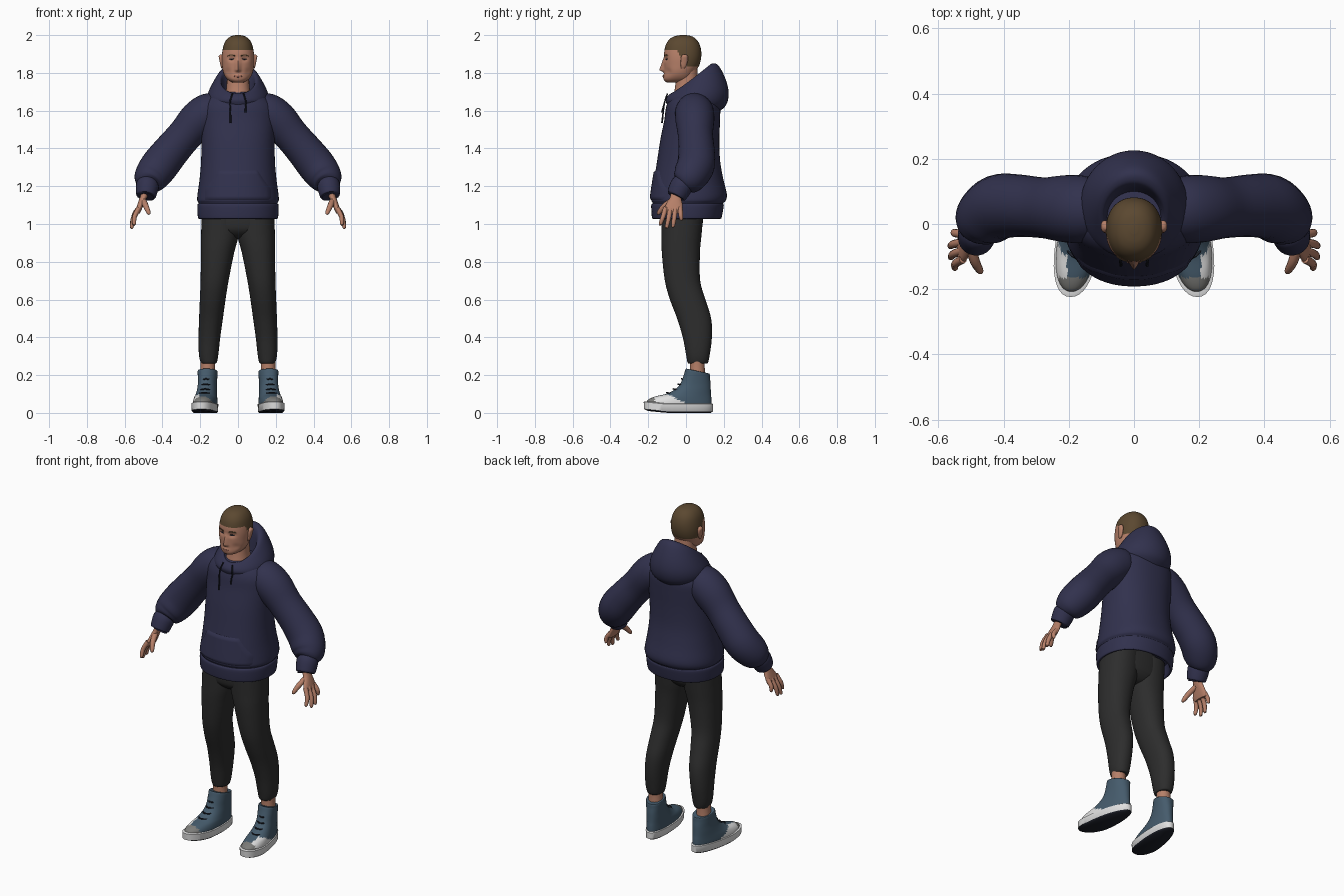
import bpy, bmesh, math
from math import sin, cos, pi, exp
from mathutils import Vector
from mathutils.bvhtree import BVHTree

if "Cube" in bpy.data.objects:
    bpy.data.objects.remove(bpy.data.objects["Cube"])


def mat(name, r, g, b):
    m = bpy.data.materials.new(name)
    m.diffuse_color = (r, g, b, 1)
    m.use_nodes = True
    m.node_tree.nodes["Principled BSDF"].inputs["Base Color"].default_value = m.diffuse_color
    return m


NAVY = mat("navy_fabric", .031, .031, .075)
CHAR = mat("charcoal_fabric", .026, .026, .026)
SKIN = mat("skin", .47, .215, .14)
HAIR = mat("brown_hair", .105, .065, .03)
BLUE = mat("shoe_blue", .06, .105, .15)
WHITE = mat("shoe_white", .75, .75, .75)
GREY = mat("toe_grey", .2, .2, .19)
DARK = mat("dark_trim", .012, .014, .022)
LIP = mat("lip", .3, .12, .085)


def smooth(rows, k):
    """Catmull-Rom interpolation of equal-length tuples."""
    if k < 2:
        return rows
    out = []
    for i in range(len(rows) - 1):
        p0, p1, p2, p3 = (rows[max(0, min(len(rows) - 1, i + d))] for d in (-1, 0, 1, 2))
        for j in range(k):
            t = j / k
            out.append(tuple(.5 * (2*b + (c-a)*t + (2*a-5*b+4*c-d)*t*t + (3*b-a-3*c+d)*t**3)
                             for a, b, c, d in zip(p0, p1, p2, p3)))
    return out + [rows[-1]]


def skin_rings(name, rings, mats, tweak=None, rule=None, caps=True):
    """Join rings of points into a mesh; rule(centre, normal) picks the material."""
    bm = bmesh.new()
    vr = [[bm.verts.new(tweak(p) if tweak else p) for p in r] for r in rings]
    n = len(vr[0])
    for a, b in zip(vr, vr[1:]):
        for i in range(n):
            bm.faces.new((a[i], a[(i+1) % n], b[(i+1) % n], b[i]))
    if caps:
        bm.faces.new(vr[0])
        bm.faces.new(vr[-1])
    bmesh.ops.recalc_face_normals(bm, faces=bm.faces)
    bm.normal_update()
    if rule:
        for f in bm.faces:
            f.material_index = rule(f.calc_center_median(), f.normal)
    return finish(name, bm, mats)


def finish(name, bm, mats):
    me = bpy.data.meshes.new(name)
    bm.to_mesh(me)
    bm.free()
    ob = bpy.data.objects.new(name, me)
    bpy.context.collection.objects.link(ob)
    for m in mats:
        me.materials.append(m)
    return ob


def loft(name, rows, mats, k=4, n=40, p=2.2, **kw):
    """Rows (y front, z front, y back, z back, x min, x max) -> stacked tilted rings."""
    rings = []
    for yf, zf, yb, zb, xa, xb in smooth(rows, k):
        ring = []
        for i in range(n):
            a = 2 * pi * i / n
            c, s = (math.copysign(abs(t) ** (2 / p), t) for t in (cos(a), sin(a)))
            ring.append(Vector(((xa+xb)/2 + c*(xb-xa)/2, (yf+yb)/2 + s*(yb-yf)/2,
                                (zf+zb)/2 + s*(zb-zf)/2)))
        rings.append(ring)
    return skin_rings(name, rings, mats, **kw)


def flat(z, yf, yb, xa, xb=None):
    return (yf, z, yb, z, -xa, xa) if xb is None else (yf, z, yb, z, xa, xb)


def sweep(name, pts, mats, k=4, n=24, **kw):
    """Round tube through points (x, y, z, radius)."""
    pts = smooth(pts, k)
    rings = []
    for i, q in enumerate(pts):
        t = Vector(pts[min(i+1, len(pts)-1)][:3]) - Vector(pts[max(i-1, 0)][:3])
        rot = t.to_track_quat('Z', 'Y')
        rings.append([Vector(q[:3]) + rot @ Vector((q[3]*cos(2*pi*j/n), q[3]*sin(2*pi*j/n), 0))
                      for j in range(n)])
    return skin_rings(name, rings, mats, **kw)


def patch(name, base, shape, off, mats, nu=16, nv=8):
    """Thin plate laid on the front of base; shape(u, v) -> (x, z)."""
    me = base.data
    tree = BVHTree.FromPolygons([v.co for v in me.vertices], [q.vertices for q in me.polygons])
    bm = bmesh.new()
    g = []
    for j in range(nv + 1):
        row = []
        for i in range(nu + 1):
            x, z = shape(i / nu, j / nv)
            hit = tree.ray_cast(Vector((x, -1, z)), Vector((0, 1, 0)))[0]
            y = hit.y if hit else 0
            edge = i in (0, nu) or j in (0, nv)
            row.append(bm.verts.new((x, y + (.002 if edge else -off), z)))
        g.append(row)
    for a, b in zip(g, g[1:]):
        for i in range(nu):
            bm.faces.new((a[i], a[i+1], b[i+1], b[i]))
    return finish(name, bm, mats)


# Hoodie body with ribbed hem and open underside
body = loft("hoodie_body", [
    flat(1.70, -.06, .12, .09), flat(1.67, -.085, .16, .155), flat(1.62, -.105, .18, .195),
    flat(1.55, -.115, .18, .2), flat(1.45, -.135, .177, .195), flat(1.34, -.152, .18, .195),
    flat(1.24, -.168, .197, .203), flat(1.16, -.18, .216, .214), flat(1.125, -.183, .211, .216),
    flat(1.11, -.176, .197, .208), flat(1.098, -.184, .2, .215), flat(1.04, -.181, .19, .213),
    flat(1.028, -.176, .184, .208), flat(1.035, -.165, .172, .197), flat(1.09, -.16, .165, .19)],
    [NAVY], n=56)


# Front pocket with slanted openings
def pocket(u, v):
    w = .178 if v < .4 else .178 - .073 * ((v - .4) / .6) ** .8
    return (2*u - 1) * w, 1.125 + .16*v


patch("front_pocket", body, pocket, .009, [NAVY], 24, 14)

# Hood lying on the shoulders
loft("hood", [
    (-.10, 1.63, .17, 1.59, -.13, .13), (-.107, 1.65, .212, 1.63, -.16, .16),
    (-.105, 1.665, .226, 1.69, -.163, .163), (-.095, 1.68, .212, 1.76, -.147, .147),
    (-.082, 1.69, .175, 1.835, -.118, .118), (-.072, 1.69, .142, 1.85, -.1, .1),
    (-.062, 1.68, .115, 1.82, -.088, .088), (-.05, 1.65, .1, 1.70, -.08, .08)],
    [NAVY], k=5, n=48, p=2, caps=False)

# Neck
loft("neck", [flat(1.62, -.075, .08, .08), flat(1.68, -.066, .075, .068),
              flat(1.74, -.056, .066, .06), flat(1.83, -.05, .06, .06)], [SKIN])


# Head, with nose, eye sockets and lips pushed out of the front
def face(v):
    if v.y < -.03:
        z, x = v.z, abs(v.x)
        f = max(0, min(1, (1.885 - z) / .07)) if z > 1.815 else max(0, 1 - (1.815 - z) / .014)
        v.y -= .026 * f * exp(-(x / .012) ** 2)
        v.y += .010 * exp(-((x - .033) / .02) ** 2 - ((z - 1.875) / .013) ** 2)
        v.y -= .005 * exp(-(x / .022) ** 2 - ((z - 1.782) / .01) ** 2)
        v.y += .007 * exp(-((x - .055) / .018) ** 2 - ((z - 1.805) / .02) ** 2)
    return v


def hairline(c, n):
    low = 1.918 if c.y < -.05 else 1.918 - .085 * min(1, (c.y + .05) / .06)
    return 1 if c.z > low else 0


head = loft("head", [
    flat(2.0, -.03, .0, .012), flat(1.994, -.06, .03, .036), flat(1.98, -.085, .052, .057),
    flat(1.955, -.104, .07, .073), flat(1.92, -.114, .08, .082), flat(1.88, -.117, .08, .086),
    flat(1.84, -.116, .07, .084), flat(1.81, -.116, .052, .08), flat(1.785, -.117, .04, .071),
    flat(1.765, -.118, .03, .056), flat(1.752, -.107, .0, .036), flat(1.748, -.09, -.02, .02)],
    [SKIN, HAIR], k=7, n=72, tweak=face, rule=hairline)

# Mouth
patch("mouth", head, lambda u, v: ((2*u-1)*.024, 1.782 + (v-.5)*.012*sin(pi*(.1+.8*u))), .002, [LIP])

for side, s in (("left", 1), ("right", -1)):
    def mir(v, s=s):
        return Vector((s * v.x, v.y, v.z))

    # Face details and ears
    patch(side + "_eye", head,
          lambda u, v: (s*(.034 + (u-.5)*.028), 1.873 + (v-.5)*.009*sin(pi*(.1+.8*u))), .002, [DARK])
    patch(side + "_eyebrow", head,
          lambda u, v: (s*(.036 + (u-.5)*.042), 1.89 + .005*sin(pi*u) + (v-.5)*.007), .003, [HAIR])
    loft(side + "_ear", [
        flat(1.822, -.025, -.01, .08, .086), flat(1.835, -.028, .0, .078, .092),
        flat(1.865, -.028, .01, .078, .098), flat(1.888, -.024, .01, .078, .102),
        flat(1.898, -.015, .0, .08, .094)], [SKIN], n=16, tweak=mir)

    # Sleeve and cuff
    sweep(side + "_sleeve", [
        (.10, .045, 1.60, .085), (.15, .045, 1.592, .102), (.21, .047, 1.55, .103),
        (.28, .05, 1.472, .093), (.355, .056, 1.385, .096), (.415, .052, 1.31, .1),
        (.458, .02, 1.252, .092), (.476, -.008, 1.222, .074), (.48, -.02, 1.21, .05)],
        [NAVY], n=32, tweak=mir)
    sweep(side + "_cuff", [
        (.474, -.01, 1.22, .05), (.479, -.022, 1.205, .06), (.485, -.043, 1.165, .056),
        (.488, -.052, 1.148, .05), (.487, -.05, 1.152, .036)], [NAVY], tweak=mir)

    # Hand
    loft(side + "_palm", [
        flat(1.18, -.078, -.02, .46, .505), flat(1.14, -.085, -.025, .482, .52),
        flat(1.10, -.108, -.018, .5, .534), flat(1.07, -.12, -.018, .513, .543),
        flat(1.055, -.112, -.024, .52, .543)], [SKIN], n=24, tweak=mir)
    for name, by, tx, ty, tz in (("index", -.108, .55, -.135, .992), ("middle", -.082, .562, -.102, .976),
                                 ("ring", -.056, .563, -.068, .982), ("little", -.031, .552, -.025, 1.018)):
        sweep(f"{side}_{name}_finger", [
            (.525, by, 1.085, .013), ((.545+tx)/2, (by+ty)/2, (1.085+tz)/2, .0125),
            (tx, ty, tz + .008, .0095), (tx + .001, ty, tz, .004)], [SKIN], n=12, tweak=mir)
    sweep(side + "_thumb", [
        (.502, -.07, 1.125, .016), (.488, -.115, 1.095, .015), (.473, -.143, 1.06, .011),
        (.47, -.147, 1.05, .005)], [SKIN], n=12, tweak=mir)

    # Trouser leg and ankle
    loft(side + "_trouser_leg", [
        flat(1.08, -.13, .095, -.01, .192), flat(.95, -.13, .083, -.005, .195),
        flat(.85, -.128, .074, .02, .196), flat(.7, -.112, .075, .05, .198),
        flat(.6, -.085, .103, .066, .202), flat(.5, -.047, .133, .08, .206),
        flat(.4, -.017, .137, .094, .209), flat(.31, .0, .126, .104, .207),
        flat(.268, .008, .117, .112, .198), flat(.262, .016, .108, .12, .19)],
        [CHAR], tweak=mir)
    sweep(side + "_ankle", [(.16, .06, .32, .042), (.16, .06, .25, .039), (.16, .06, .18, .042)],
          [SKIN], tweak=mir)

    # Shoe: splayed outward, wider at the toe, toe slightly raised
    def foot(v, s=s):
        x = v.x * (1.02 - .75 * v.y) + .15 + (.145 - v.y) * .12
        return Vector((s * x, v.y, v.z + max(0, -.1 - v.y) * .1))

    def upper_colour(c, n, s=s):
        if c.y < -.165:
            return 2
        outer = s * c.x > .15 + (.145 - c.y) * .12 + .022
        return 1 if outer and c.y < -.02 and c.z < .05 - c.y * .5 else 0

    loft(side + "_shoe_sole", [
        flat(.0, -.2, .13, .054), flat(.008, -.222, .143, .062), flat(.046, -.224, .144, .063),
        flat(.05, -.215, .137, .056)], [WHITE, DARK], k=1, tweak=foot,
        rule=lambda c, n: 1 if n.z < -.6 else 0)
    loft(side + "_shoe_upper", [
        flat(.04, -.212, .135, .058), flat(.06, -.2, .135, .058), flat(.08, -.165, .134, .056),
        flat(.10, -.105, .132, .053), flat(.125, -.058, .131, .051), flat(.155, -.03, .13, .05),
        (-.012, .2, .127, .185, -.052, .052), (-.002, .232, .125, .207, -.053, .053),
        (.006, .232, .117, .208, -.045, .045)], [BLUE, WHITE, GREY], k=5, n=48, tweak=foot,
        rule=upper_colour)
    for i, (y, z) in enumerate(((-.1, .107), (-.066, .127), (-.04, .152), (-.022, .18))):
        sweep(f"{side}_shoe_lace_{i + 1}", [
            (-.036, y + .035, z - .008, .004), (0, y - .002, z, .004), (.036, y + .035, z - .008, .004)],
            [DARK], n=8, tweak=foot)

    # Drawstring
    end = 1.535 if s < 0 else 1.59
    sweep(side + "_drawstring", [
        (.03, -.098, 1.69, .004), (.042, -.113, 1.645, .004),
        (.04, -.121, (1.645 + end) / 2, .004), (.04, -.127, end, .005)], [DARK], n=8, tweak=mir)

# Seat joining the trouser legs
loft("trouser_seat", [flat(1.09, -.13, .095, .19), flat(1.0, -.131, .088, .193),
                      flat(.96, -.12, .075, .17), flat(.93, -.085, .045, .1),
                      flat(.92, -.05, .01, .04)], [CHAR])

bpy.ops.object.select_all(action='SELECT')
bpy.context.view_layer.objects.active = body
bpy.ops.object.shade_smooth_by_angle(angle=math.radians(50))
